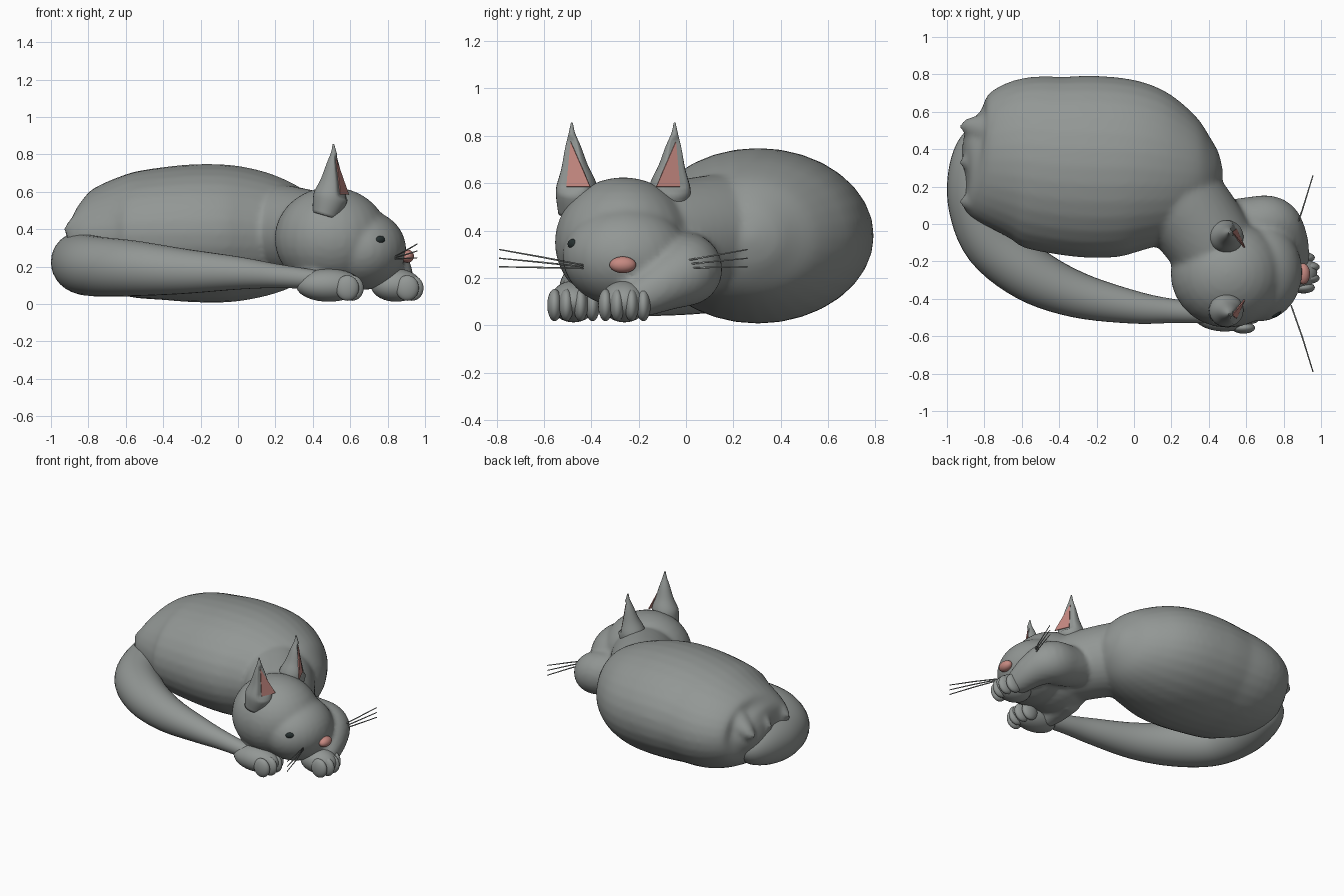
import bpy, bmesh, math
from mathutils import Vector, Matrix

cube = bpy.data.objects.get("Cube")
if cube:
    bpy.data.objects.remove(cube, do_unlink=True)


def material(name, rgb):
    m = bpy.data.materials.new(name)
    m.use_nodes = True
    m.diffuse_color = (*rgb, 1)
    m.node_tree.nodes["Principled BSDF"].inputs["Base Color"].default_value = (*rgb, 1)
    return m


GREY = material("grey fur", (0.29, 0.31, 0.30))
PINK = material("pink skin", (0.56, 0.25, 0.22))
DARK = material("dark eye", (0.02, 0.03, 0.03))
HEAD_Y = -0.265


def finish(bm, name, mat):
    bmesh.ops.recalc_face_normals(bm, faces=bm.faces)
    mesh = bpy.data.meshes.new(name)
    bm.to_mesh(mesh)
    bm.free()
    mesh.materials.append(mat)
    mesh.polygons.foreach_set("use_smooth", [True] * len(mesh.polygons))
    ob = bpy.data.objects.new(name, mesh)
    bpy.context.collection.objects.link(ob)
    return ob


def ball(bm, loc, size, turn=0):
    mat = Matrix.Translation(loc) @ Matrix.Rotation(turn, 4, 'Z') @ Matrix.Diagonal((*size, 1))
    bmesh.ops.create_uvsphere(bm, u_segments=28, v_segments=18, radius=1, matrix=mat)


def spline(pts, steps):
    """Smooth curve through points whose entries are x, y, z, side radius, up radius."""
    pts = [p if len(p) == 5 else (*p, p[3]) for p in pts]
    out = []
    for i in range(len(pts) - 1):
        quad = [pts[max(0, min(len(pts) - 1, i + k))] for k in (-1, 0, 1, 2)]
        for s in range(steps):
            t = s / steps
            out.append([0.5 * (2 * b + (c - a) * t + (2 * a - 5 * b + 4 * c - d) * t * t
                               + (3 * b - a - 3 * c + d) * t ** 3) for a, b, c, d in zip(*quad)])
    return out + [list(pts[-1])]


def tube(bm, pts, up=(0, 0, 1), steps=5, segs=32):
    """Loft elliptical sections along a smooth path."""
    path = spline(pts, steps)
    rings = []
    for i, p in enumerate(path):
        a, b = path[max(0, i - 1)], path[min(len(path) - 1, i + 1)]
        tangent = (Vector(b[:3]) - Vector(a[:3])).normalized()
        side = tangent.cross(Vector(up)).normalized()
        top = side.cross(tangent)
        ra, rb = max(p[3], 0.003), max(p[4], 0.003)
        rings.append([bm.verts.new(Vector(p[:3]) + side * ra * math.cos(w) + top * rb * math.sin(w))
                      for w in (math.tau * k / segs for k in range(segs))])
    for r, q in zip(rings, rings[1:]):
        for k in range(segs):
            n = (k + 1) % segs
            bm.faces.new((r[k], r[n], q[n], q[k]))
    bm.faces.new(rings[0][::-1])
    bm.faces.new(rings[-1])


# Body, neck, head and forelegs fused into one smooth skin
bm = bmesh.new()
tube(bm, [(-0.91, .35, .38, .05, .05), (-0.88, .35, .375, .22, .14), (-0.8, .34, .365, .34, .24),
          (-0.6, .34, .365, .445, .325), (-0.4, .315, .375, .475, .355), (-0.2, .305, .378, .487, .37),
          (0, .3, .375, .465, .362), (.2, .28, .37, .385, .315), (.35, .27, .37, .27, .24),
          (.44, .27, .37, .14, .13), (.475, .27, .37, .02, .02)])
tube(bm, [(.15, .22, .39, .26), (.3, .05, .38, .245), (.43, -.13, .36, .23), (.5, -.24, .35, .2)])
ball(bm, (.5, HEAD_Y, .35), (.305, .29, .275))
ball(bm, (.665, -.255, .29), (.235, .268, .215))
tube(bm, [(.45, .0, .28, .12), (.62, .0, .25, .145), (.74, .0, .225, .145),
          (.81, -.08, .18, .12), (.85, -.18, .125, .09), (.86, -.26, .1, .07)])
tube(bm, [(.4, -.25, .2, .13), (.4, -.37, .15, .1), (.43, -.46, .1, .07)])
for y in (.12, .33, .52):  # tufts of fur above the tail
    tube(bm, [(-.78, y * .9 + .03, .44, .1), (-.87, y, .41, .055), (-.925, y, .385, .018)], steps=3, segs=16)
skin = finish(bm, "body_and_head", GREY)
remesh = skin.modifiers.new("fuse", 'REMESH')
remesh.mode = 'VOXEL'
remesh.voxel_size = 0.016
remesh.use_smooth_shade = True
relax = skin.modifiers.new("relax", 'SMOOTH')
relax.factor = 0.5
relax.iterations = 6

# Tail curling round the body to the front
bm = bmesh.new()
tube(bm, [(-.78, .5, .26, .06), (-.82, .42, .25, .12), (-.84, .28, .235, .152), (-.83, .1, .215, .162),
          (-.75, -.1, .2, .16), (-.55, -.27, .19, .148), (-.3, -.38, .175, .122), (0, -.445, .165, .088),
          (.2, -.465, .15, .065), (.42, -.48, .13, .05)])
finish(bm, "tail", GREY)

# Front paws, each with four toes
for name, tip, y, length in (("left_paw", .99, -.26, .135), ("right_paw", .67, -.475, .175)):
    bm = bmesh.new()
    ball(bm, (tip - .01 - length, y, .1), (length, .1, .088))
    for k, off in enumerate((-.08, -.03, .03, .08)):
        back = .06 if k in (1, 2) else .085
        ball(bm, (tip - back, y + off, .085), (.062, .031, .068))
    finish(bm, name, GREY)

# Ears with a flat pink inner face, mirrored about the head
for name, s in (("left", 1), ("right", -1)):
    def at(x, d, z):
        return Vector((x, HEAD_Y + s * d, z))
    tri = [at(.592, .14, .585), at(.548, .24, .585), at(.525, .222, .775)]
    normal = (tri[1] - tri[0]).cross(tri[2] - tri[0]).normalized()
    if normal.x < 0:
        normal.negate()
    bm = bmesh.new()
    tube(bm, [(*at(.465, .2, .47), .075, .07), (*at(.495, .197, .575), .088, .092),
              (*at(.505, .205, .67), .056, .06), (*at(.51, .212, .75), .034, .036),
              (*at(.512, .217, .81), .014, .015), (*at(.51, .217, .855), .004, .004)], up=(1, 0, 0))
    for v in bm.verts:  # flatten the front where the inner face lies
        over = (v.co - tri[0]).dot(normal) + .003
        if over > 0 and .57 < v.co.z < .79:
            v.co -= normal * over
    finish(bm, name + "_ear", GREY)
    bm = bmesh.new()
    bm.faces.new([bm.verts.new(p + normal * .002) for p in tri])
    plate = bmesh.ops.extrude_face_region(bm, geom=bm.faces[:])
    bmesh.ops.translate(bm, vec=-normal * .007,
                        verts=[v for v in plate["geom"] if isinstance(v, bmesh.types.BMVert)])
    inner = finish(bm, name + "_inner_ear", PINK)
    inner.data.polygons.foreach_set("use_smooth", [False] * len(inner.data.polygons))

    # Eye
    bm = bmesh.new()
    ball(bm, at(.762, .213, .343), (.03, .016, .021), turn=-s * .65)
    finish(bm, name + "_eye", DARK)

    # Whiskers
    bm = bmesh.new()
    for z0, z1 in ((.24, .247), (.247, .283), (.254, .32)):
        tube(bm, [(*at(.84, .17, z0), .004), (*at(.9, .34, (z0 + z1) / 2), .004),
                  (*at(.957, .525, z1), .003)], steps=1, segs=6)
    finish(bm, name + "_whiskers", GREY)

# Nose
bm = bmesh.new()
ball(bm, (.905, -.267, .255), (.036, .056, .035))
finish(bm, "nose", PINK)
